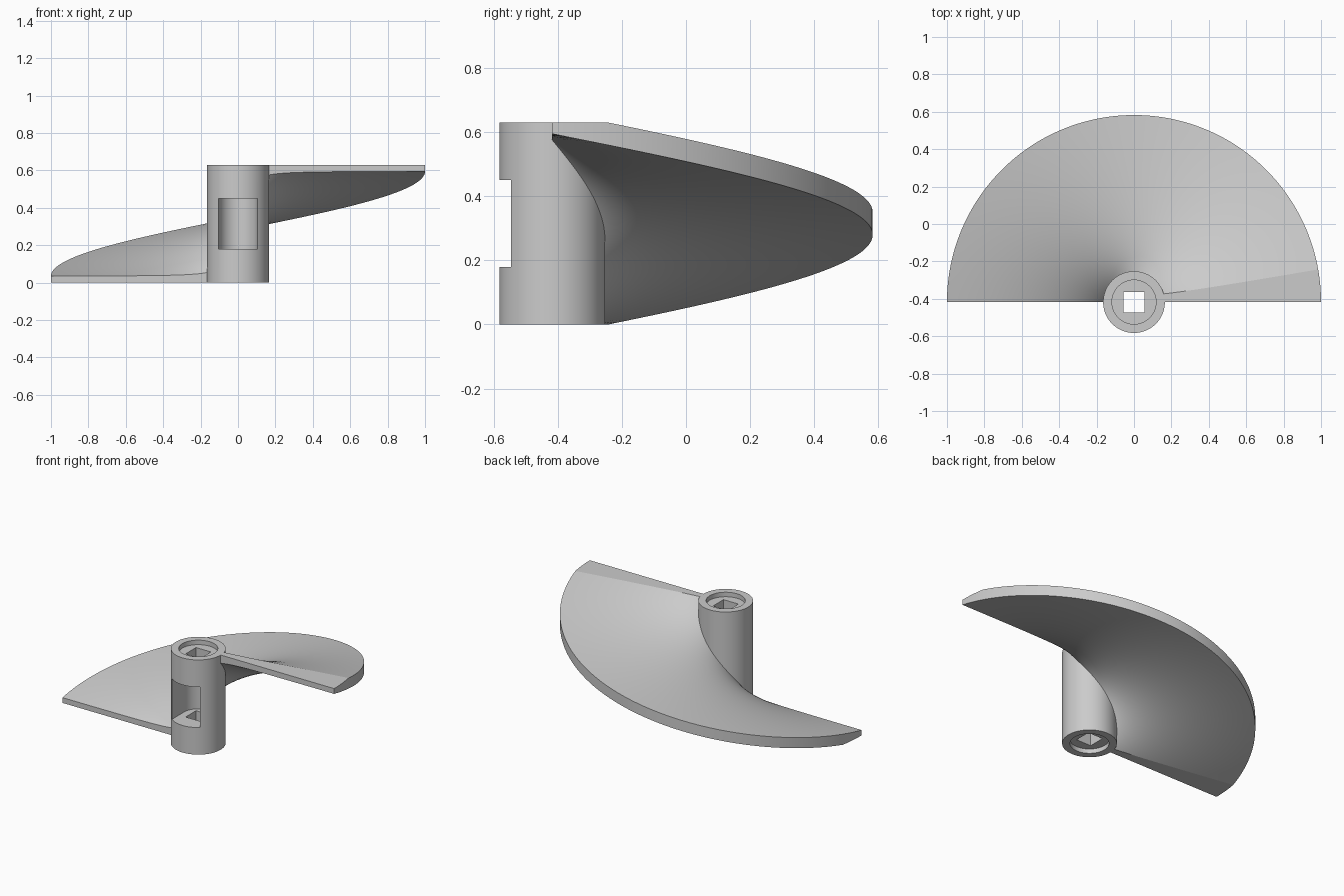
import bpy, bmesh
from math import pi, cos, sin, sqrt, radians

if "Cube" in bpy.data.objects:
    bpy.data.objects.remove(bpy.data.objects["Cube"])

CY = -0.4175             # y of the shaft axis
H, R_HUB, R_BLADE = 0.63, 0.165, 1.0
PITCH = H / pi           # rise per radian
HALF_T = 0.0345          # half thickness of the blade


def finish(name, bm):
    bmesh.ops.recalc_face_normals(bm, faces=bm.faces)
    me = bpy.data.meshes.new(name)
    bm.to_mesh(me)
    bm.free()
    ob = bpy.data.objects.new(name, me)
    bpy.context.collection.objects.link(ob)
    return ob


def prism(name, pts, z0, z1):
    """Extrude an outline given relative to the shaft axis."""
    bm = bmesh.new()
    lo = [bm.verts.new((x, y + CY, z0)) for x, y in pts]
    hi = [bm.verts.new((x, y + CY, z1)) for x, y in pts]
    bm.faces.new(lo[::-1])
    bm.faces.new(hi)
    n = len(pts)
    for i in range(n):
        j = (i + 1) % n
        bm.faces.new((lo[i], lo[j], hi[j], hi[i]))
    return finish(name, bm)


def arc(r, a0, a1, n):
    return [(r * cos(a0 + (a1 - a0) * i / n), r * sin(a0 + (a1 - a0) * i / n)) for i in range(n)]


def activate(ob):
    bpy.ops.object.select_all(action='DESELECT')
    ob.select_set(True)
    bpy.context.view_layer.objects.active = ob


def smooth(ob):
    activate(ob)
    bpy.ops.object.shade_smooth_by_angle(angle=radians(8))


# Hub with square shaft hole, end recesses and front window
hub = prism("hub", arc(R_HUB, 0, 2 * pi, 96), 0, H)
s, w = 0.055, 0.103
recess = arc(0.118, 0, 2 * pi, 64)
window = arc(w, 0, pi, 32) + [(-w, 0), (-w, -0.3), (w, -0.3)]
cutters = [
    prism("top_recess_cutter", recess, H - 0.03, H + 0.1),
    prism("bottom_recess_cutter", recess, -0.1, 0.03),
    prism("window_cutter", window, 0.18, 0.45),
    prism("shaft_hole_cutter", [(-s, -s), (s, -s), (s, s), (-s, s)], -0.2, H + 0.2),
]
for c in cutters:
    c.hide_render = True
    activate(hub)
    m = hub.modifiers.new("cut", 'BOOLEAN')
    m.object, m.operation, m.solver = c, 'DIFFERENCE', 'EXACT'
    bpy.ops.object.modifier_apply(modifier=m.name)
    bpy.data.objects.remove(c)
smooth(hub)

# Helical blade: half a turn, constant thickness, trimmed flat at both heights
NA, NR, R_IN = 96, 24, 0.16
bm = bmesh.new()
layers = []
for side in (-1, 1):
    grid = []
    for i in range(NA + 1):
        phi = pi * i / NA
        row = []
        for j in range(NR + 1):
            r = R_IN + (R_BLADE - R_IN) * (j / NR) ** 1.4
            h = HALF_T * sqrt(1 + (PITCH / r) ** 2)
            row.append(bm.verts.new((-r * cos(phi), CY + r * sin(phi), PITCH * phi + side * h)))
        grid.append(row)
    layers.append(grid)
    for i in range(NA):
        for j in range(NR):
            bm.faces.new((grid[i][j], grid[i + 1][j], grid[i + 1][j + 1], grid[i][j + 1]))
lo, hi = layers
for j in (0, NR):        # inner and outer rims
    for i in range(NA):
        bm.faces.new((lo[i][j], lo[i + 1][j], hi[i + 1][j], hi[i][j]))
for i in (0, NA):        # straight ends
    for j in range(NR):
        bm.faces.new((lo[i][j], lo[i][j + 1], hi[i][j + 1], hi[i][j]))
bmesh.ops.recalc_face_normals(bm, faces=bm.faces)
for z, n in ((0, -1), (H, 1)):
    bmesh.ops.bisect_plane(bm, geom=bm.verts[:] + bm.edges[:] + bm.faces[:], dist=1e-6,
                           plane_co=(0, 0, z), plane_no=(0, 0, n), clear_outer=True)
    bmesh.ops.holes_fill(bm, edges=[e for e in bm.edges if e.is_boundary], sides=0)
smooth(finish("helical_blade", bm))
